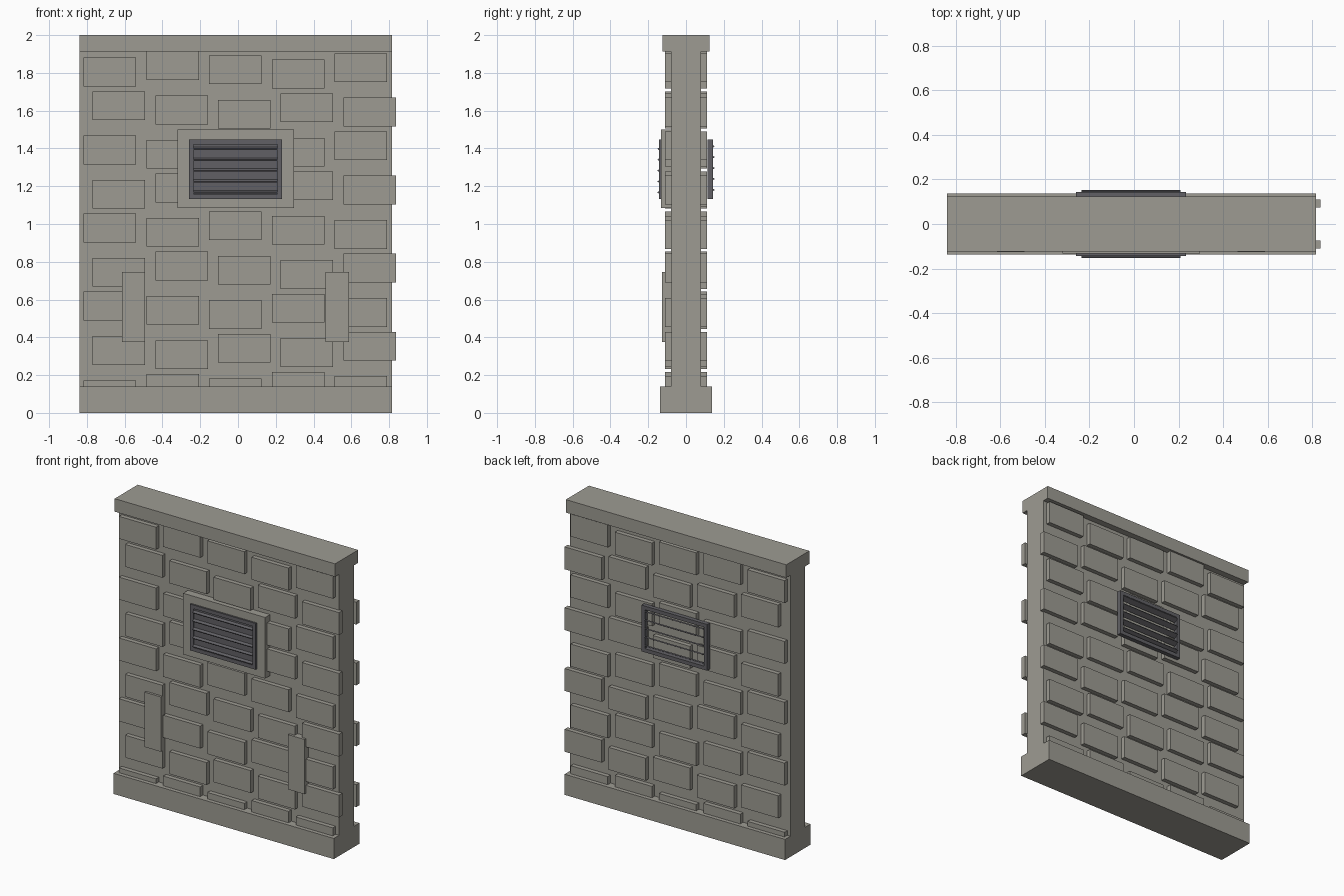
import bpy
import math

# Remove the default cube only
if "Cube" in bpy.data.objects:
    bpy.data.objects.remove(bpy.data.objects["Cube"], do_unlink=True)


def material(name, rgb):
    mat = bpy.data.materials.new(name)
    mat.use_nodes = True
    colour = (*rgb, 1)
    mat.diffuse_color = colour
    mat.node_tree.nodes["Principled BSDF"].inputs["Base Color"].default_value = colour
    return mat


stone = material("warm_grey_stone", (0.34, 0.33, 0.29))
metal = material("dark_grey_metal", (0.12, 0.118, 0.13))


def box(name, x, y, z, mat, tilt=0):
    """Box from (low, high) spans, optionally tilted about its long x axis."""
    spans = (x, y, z)
    bpy.ops.mesh.primitive_cube_add(size=1, location=[sum(s) / 2 for s in spans])
    obj = bpy.context.object
    obj.name = name
    obj.scale = [abs(s[1] - s[0]) for s in spans]
    obj.rotation_euler.x = tilt
    obj.data.materials.append(mat)
    return obj


# Wall slab with its plinth and coping
wall_x = (-0.84, 0.816)
box("wall_core", wall_x, (-0.08, 0.08), (0.1, 1.95), stone)
box("base_plinth", wall_x, (-0.137, 0.137), (0, 0.14), stone)
box("top_coping", wall_x, (-0.124, 0.124), (1.912, 2), stone)

# Staggered raised blocks on both faces, with a repeating height offset
for side, face in ((-1, "front"), (1, "back")):
    for row in range(9):
        for col in range(5):
            left = -0.817 + 0.332 * col + 0.047 * (row % 2)
            top = 0.172 + 0.2122 * row + 0.0113 * ((3 * col + 2 * row) % 5)
            depth = sorted((side * 0.075, side * 0.11))
            box(f"{face}_block", (left, left + 0.278), depth,
                (top - 0.152, top), stone)

# Stone surround and two upright strips on the front
box("vent_surround", (-0.32, 0.296), (-0.132, -0.08), (1.085, 1.5), stone)
for name, left in (("right_strip", -0.615), ("left_strip", 0.464)):
    box(name, (left, left + 0.123), (-0.126, -0.08), (0.375, 0.747), stone)

# Louvred vents on both faces
x0, x1, z0, z1 = -0.26, 0.234, 1.133, 1.447
rim = 0.025
for side, face in ((-1, "front"), (1, "back")):
    depth = sorted((side * 0.115, side * 0.144))
    for z in (z0, z1 - rim):
        box(f"{face}_vent_rail", (x0, x1), depth, (z, z + rim), metal)
    for x in (x0, x1 - rim):
        box(f"{face}_vent_stile", (x, x + rim), depth, (z0 + rim, z1 - rim), metal)
    for i in range(5):
        z = 1.174 + 0.0577 * i
        mid = side * 0.134
        box(f"{face}_vent_slat", (x0 + rim, x1 - rim), (mid - 0.018, mid + 0.018),
            (z - 0.004, z + 0.004), metal, math.radians(30))
box("vent_backing", (x0 + rim, x1 - rim), (-0.136, -0.13), (z0 + rim, z1 - rim), metal)
